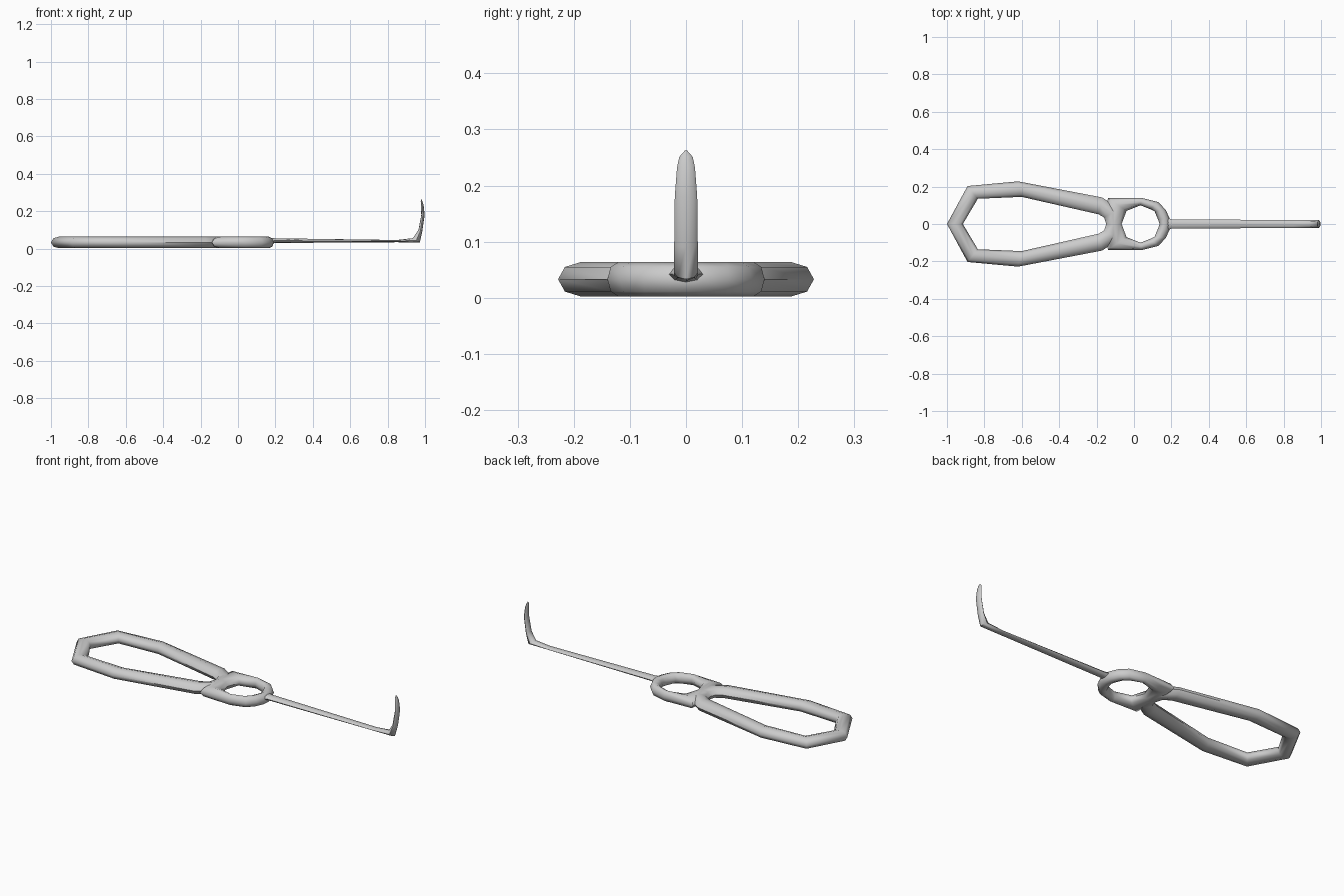
import bpy, bmesh, math
from mathutils import Vector

cube = bpy.data.objects.get("Cube")
if cube:
    bpy.data.objects.remove(cube, do_unlink=True)

steel = bpy.data.materials.new("satin_steel")
steel.use_nodes = True
STEEL = (0.6, 0.6, 0.6, 1)
steel.diffuse_color = STEEL
steel.node_tree.nodes["Principled BSDF"].inputs["Base Color"].default_value = STEEL


def sweep(name, stations, sides=8, closed=False):
    """Skin elliptical sections; each station is (centre, half axis, half axis)."""
    bm = bmesh.new()
    rings = []
    for c, u, v in stations:
        angles = [math.tau * k / sides for k in range(sides)]
        rings.append([bm.verts.new(c + u * math.cos(a) + v * math.sin(a)) for a in angles])
    pairs = list(zip(rings, rings[1:]))
    if closed:
        pairs.append((rings[-1], rings[0]))
    else:
        bm.faces.new(rings[0])
        bm.faces.new(rings[-1])
    for a, b in pairs:
        for k in range(sides):
            n = (k + 1) % sides
            bm.faces.new((a[k], a[n], b[n], b[k]))
    bmesh.ops.recalc_face_normals(bm, faces=bm.faces)
    mesh = bpy.data.meshes.new(name)
    bm.to_mesh(mesh)
    bm.free()
    mesh.materials.append(steel)
    obj = bpy.data.objects.new(name, mesh)
    bpy.context.collection.objects.link(obj)
    bpy.ops.object.select_all(action='DESELECT')
    obj.select_set(True)
    bpy.context.view_layer.objects.active = obj
    bpy.ops.object.shade_smooth_by_angle(angle=math.radians(56))
    return obj


def flat_loop(name, half):
    """Closed bar from (outer, inner) outline pairs, mirrored across y = 0."""
    mirrored = [((ox, -oy), (ix, -iy)) for (ox, oy), (ix, iy) in half[-2:0:-1]]
    stations = []
    for outer, inner in half + mirrored:
        o, i = Vector((*outer, 0.033)), Vector((*inner, 0.033))
        stations.append(((o + i) / 2, (o - i) / 2, Vector((0, 0, 0.031))))
    return sweep(name, stations, closed=True)


# Long open grip
flat_loop("handle_loop", [
    ((-1.0, 0), (-0.915, 0)),
    ((-0.89, 0.203), (-0.835, 0.135)),
    ((-0.62, 0.228), (-0.6, 0.145)),
    ((-0.17, 0.142), (-0.19, 0.052)),
    ((-0.08, 0.08), (-0.16, 0.035)),
    ((-0.066, 0), (-0.148, 0)),
])

# Finger ring, sharing the web with the grip
flat_loop("finger_ring", [
    ((-0.148, 0), (-0.066, 0)),
    ((-0.14, 0.138), (-0.04, 0.07)),
    ((0.04, 0.14), (0.035, 0.1)),
    ((0.13, 0.117), (0.085, 0.08)),
    ((0.17, 0.075), (0.11, 0.068)),
    ((0.19, 0.03), (0.128, 0.025)),
    ((0.192, 0), (0.137, 0)),
])

# Slender shaft turning up into a pointed hook: upper (x, z), lower (x, z), half width
profile = [
    ((0.16, 0.058), (0.16, 0.022), 0.04),
    ((0.2, 0.055), (0.2, 0.03), 0.025),
    ((0.85, 0.046), (0.85, 0.034), 0.021),
    ((0.935, 0.056), (0.972, 0.033), 0.021),
    ((0.965, 0.1), (0.985, 0.09), 0.021),
    ((0.98, 0.18), (0.998, 0.18), 0.02),
    ((0.978, 0.23), (0.992, 0.235), 0.016),
    ((0.977, 0.25), (0.986, 0.252), 0.012),
    ((0.979, 0.262), (0.982, 0.263), 0.002),
]
hook = []
for (ux, uz), (lx, lz), w in profile:
    up, low = Vector((ux, 0, uz)), Vector((lx, 0, lz))
    hook.append(((up + low) / 2, Vector((0, w, 0)), (up - low) / 2))
sweep("shaft_and_hook", hook)
